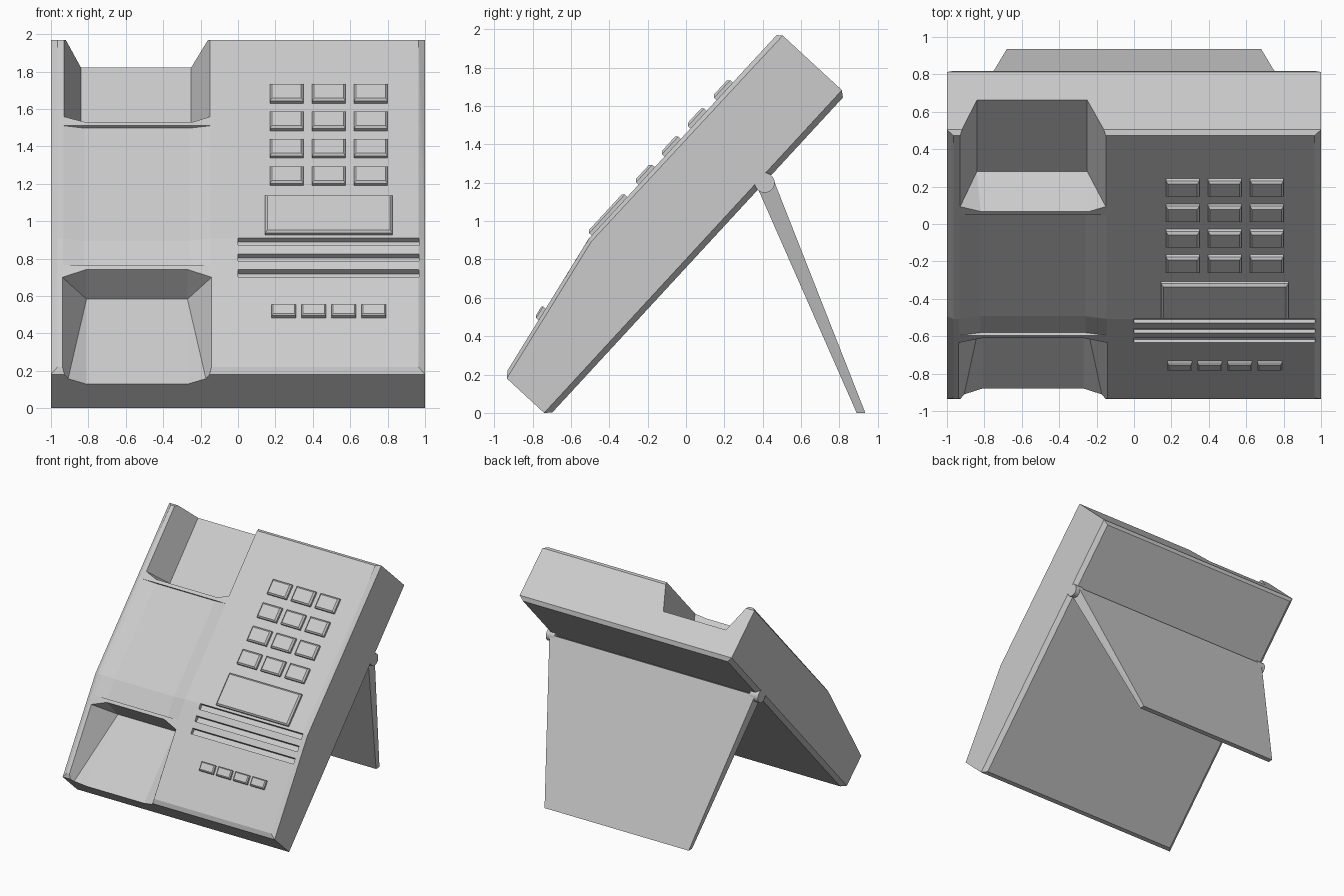
import bpy, bmesh, math
from mathutils import Vector

if "Cube" in bpy.data.objects:
    bpy.data.objects.remove(bpy.data.objects["Cube"])

TILT = math.radians(47.3)
C, S = math.cos(TILT), math.sin(TILT)
KINK, TOP = 0.825, 0.445


def world(x, u, v):
    """Tilted body frame: u runs up the back, v points out of the front."""
    return Vector((x, -0.74 + C * u - S * v, S * u + C * v))


def front(u):
    """Height of the front surface above the back at u."""
    return TOP if u > KINK else 0.29 + (u - 0.033) * (TOP - 0.29) / (KINK - 0.033)


def hull(name, points):
    bm = bmesh.new()
    for p in points:
        bm.verts.new(p)
    res = bmesh.ops.convex_hull(bm, input=bm.verts)
    junk = list({g for g in res["geom_interior"] + res["geom_unused"]
                 if isinstance(g, bmesh.types.BMVert)})
    if junk:
        bmesh.ops.delete(bm, geom=junk, context='VERTS')
    bmesh.ops.dissolve_limit(bm, angle_limit=0.01, verts=bm.verts, edges=bm.edges)
    bmesh.ops.recalc_face_normals(bm, faces=bm.faces)
    me = bpy.data.meshes.new(name)
    bm.to_mesh(me)
    bm.free()
    ob = bpy.data.objects.new(name, me)
    bpy.context.collection.objects.link(ob)
    return ob


def cut(target, points):
    cutter = hull("cutter", [world(*p) for p in points])
    cutter.hide_render = True
    mod = target.modifiers.new("cut", 'BOOLEAN')
    mod.operation, mod.solver, mod.object = 'DIFFERENCE', 'EXACT', cutter
    bpy.context.view_layer.objects.active = target
    bpy.ops.object.modifier_apply(modifier=mod.name)
    bpy.data.objects.remove(cutter)


def block(name, x0, x1, u0, u1, h=0.03, b=0.012):
    """Raised block with a chamfered top, sitting on the front surface."""
    pts = []
    for inset, rise in ((0, -0.01), (0, h - b), (b, h)):
        for x in (x0 + inset, x1 - inset):
            for u in (u0 + inset, u1 - inset):
                pts.append(world(x, u, front(u) + rise))
    return hull(name, pts)


# Body: wedge with chamfered front and back rims
rings = [(1.0, [(0, 0), (0, 0.265), (KINK, 0.425), (2.29, 0.42), (2.29, 0)]),
         (0.965, [(0.033, 0.29), (KINK, TOP), (2.27, TOP), (0.03, -0.03), (2.265, -0.03)])]
body = hull("phone_body", [world(s * x, u, v) for x, ring in rings for u, v in ring for s in (-1, 1)])

# Shallow saddle between the two handset cups
for ua, ub in ((0.66, 0.95), (0.7, 1.645)):
    pts = []
    for u in (ua, ub):
        v = TOP if ua == 0.7 else 0.29 + (u - 0.033) * 0.1957
        pts += [(-0.82, u, v - 0.02), (-0.26, u, v - 0.02)]
        pts += [(x, u, v + w) for x in (-0.94, -0.14) for w in (0.001, 0.1)]
    cut(body, pts)

# Upper handset cup, open at the top end
pts = [(x, u, 0.205) for x in (-0.84, -0.25) for u in (1.727, 2.5)]
for v in (TOP + 0.002, 0.6):
    pts += [(-0.93, 1.71, v), (-0.82, 1.672, v), (-0.24, 1.672, v), (-0.15, 1.71, v),
            (-0.93, 2.5, v), (-0.15, 2.5, v)]
cut(body, pts)

# Lower handset cup, open at the bottom end
pts = [(x, u, 0.19) for x in (-0.81, -0.27) for u in (-0.2, 0.618)]
for x, u in ((-0.94, -0.2), (-0.94, 0.585), (-0.81, 0.634),
             (-0.27, 0.634), (-0.14, 0.585), (-0.14, -0.2)):
    pts += [(x, u, front(u) + 0.002), (x, u, 0.65)]
cut(body, pts)

# Speaker grooves
for i in range(3):
    u = 0.587 + i * 0.098
    cut(body, [(x, w, front(u) + d) for x in (0, 0.967) for w in (u, u + 0.045) for d in (-0.025, 0.08)])

# Keypad
for row in range(4):
    for col in range(3):
        x, u = 0.17 + col * 0.225, 1.208 + row * 0.2
        block(f"key_{row}_{col}", x, x + 0.18, u, u + 0.125)

# Small function buttons and display
for i in range(4):
    x = 0.18 + i * 0.16
    block(f"function_button_{i}", x, x + 0.13, 0.335, 0.405, 0.025, 0.008)
block("display", 0.145, 0.825, 0.848, 1.122, 0.03, 0.012)

# Rear stand: tapering plate
hull("stand_plate", [Vector((s * x, y, z)) for s in (-1, 1) for x, y, z in
     ((0.97, 0.37, 1.18), (0.97, 0.455, 1.22), (0.68, 0.89, 0), (0.68, 0.935, 0))])

# Hinge pins at both ends of the plate
for side, s in (("left", -1), ("right", 1)):
    bpy.ops.mesh.primitive_cylinder_add(vertices=24, radius=0.052, depth=0.08,
                                        location=(s * 0.96, 0.41, 1.2),
                                        rotation=(0, math.pi / 2, 0))
    bpy.context.object.name = f"hinge_pin_{side}"
    bpy.ops.object.shade_smooth_by_angle()
